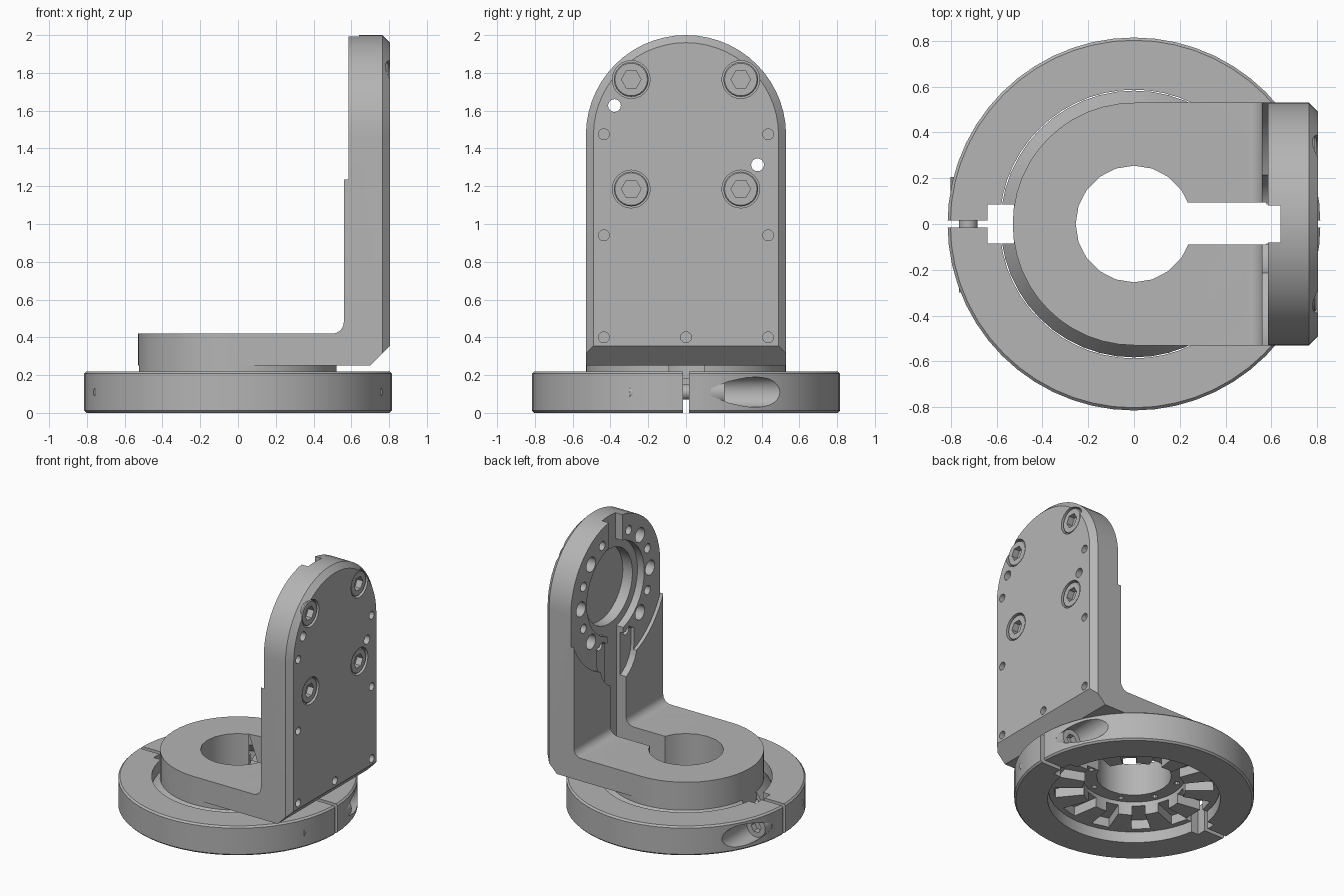
import bpy, bmesh
from math import sin, cos, pi, radians
from mathutils import Vector, Matrix

if "Cube" in bpy.data.objects:
    bpy.data.objects.remove(bpy.data.objects["Cube"])

metal = bpy.data.materials.new("machined grey")
metal.use_nodes = True
grey = (0.46, 0.46, 0.46, 1)
metal.diffuse_color = grey
metal.node_tree.nodes["Principled BSDF"].inputs["Base Color"].default_value = grey


def loft(name, sections):
    """Skin equal-length point loops into a closed solid."""
    bm = bmesh.new()
    loops = [[bm.verts.new(p) for p in s] for s in sections]
    n = len(loops[0])
    for a, b in zip(loops, loops[1:]):
        for i in range(n):
            j = (i + 1) % n
            bm.faces.new((a[i], a[j], b[j], b[i]))
    bm.faces.new(loops[0][::-1])
    bm.faces.new(loops[-1])
    bmesh.ops.recalc_face_normals(bm, faces=bm.faces)
    mesh = bpy.data.meshes.new(name)
    bm.to_mesh(mesh)
    bm.free()
    mesh.materials.append(metal)
    obj = bpy.data.objects.new(name, mesh)
    bpy.context.collection.objects.link(obj)
    return obj


def place(axis, u, v, w):
    """Point from in-plane coordinates u, v and distance w along the axis."""
    return {"x": (w, u, v), "y": (u, w, v), "z": (u, v, w)}[axis]


def lathe(name, axis, centre, steps, n=48):
    """Solid of revolution; steps are (radius, distance along axis)."""
    return loft(name, [[place(axis, centre[0] + r * cos(2 * pi * i / n),
                              centre[1] + r * sin(2 * pi * i / n), w)
                        for i in range(n)] for r, w in steps])


def rod(name, axis, centre, r, start, end, n=24):
    return lathe(name, axis, centre, [(r, start), (r, end)], n)


def prism(name, axis, profile, start, end):
    return loft(name, [[place(axis, u, v, w) for u, v in profile]
                       for w in (start, end)])


def box(name, x, y, z):
    return prism(name, "z", [(x[0], y[0]), (x[1], y[0]), (x[1], y[1]), (x[0], y[1])], *z)


def combine(target, tool, operation="DIFFERENCE"):
    mod = target.modifiers.new("bool", "BOOLEAN")
    mod.object, mod.operation, mod.solver = tool, operation, "EXACT"
    graph = bpy.context.evaluated_depsgraph_get()
    mesh = bpy.data.meshes.new_from_object(target.evaluated_get(graph))
    target.modifiers.clear()
    target.data = mesh
    bpy.data.objects.remove(tool)


def finish(obj):
    bpy.ops.object.select_all(action="DESELECT")
    obj.select_set(True)
    bpy.context.view_layer.objects.active = obj
    bpy.ops.object.shade_smooth_by_angle(angle=radians(25))


# Split clamp ring with key notches
R = 0.815
ring = lathe("clamp_ring", "z", (0, 0),
             [(R - .012, 0), (R, .012), (R, .208), (R - .012, .22)], 56)
combine(ring, rod("bore", "z", (0, 0), .587, -.1, .3, 56))
combine(ring, box("key_notch", (-.64, .64), (-.085, .085), (-.1, .3)))
combine(ring, box("split", (-1, 1), (-.016, .016), (-.1, .3)))

# Clamp screws sit in pockets that run out through the ring wall
for side, x in (("left", .725), ("right", -.725)):
    combine(ring, rod("pocket", "y", (x, .11), .08, .13, .7))
    screw = rod(side + "_clamp_screw", "y", (x, .11), .076, .13, .205)
    combine(screw, rod("shank", "y", (x, .11), .04, -.3, .15), "UNION")
    combine(screw, rod("socket", "y", (x, .11), .042, .16, .3, 6))
    finish(screw)

# Bracket: round base with conical flange
bracket = lathe("angle_bracket", "z", (0, 0),
                [(.583, .08), (.583, .14), (.53, .21), (.53, .42)])

# Arm with a fillet into the upright
fillet = [(.5 + .06 * sin(a), .48 - .06 * cos(a))
          for a in (radians(d) for d in range(0, 91, 15))]
arm = prism("arm", "y", [(0, .42)] + fillet + [(.66, .48), (.66, .25), (0, .25)],
            -.53, .53)
combine(bracket, arm, "UNION")

# Upright plate with round top and chamfered outer edge
HUB = 1.47


def outline(r, x):
    arc = [(x, r * cos(i * pi / 28), HUB + r * sin(i * pi / 28)) for i in range(29)]
    return [(x, r, .25)] + arc + [(x, -r, .25)]


plate = loft("plate", [outline(.53, .56), outline(.53, .765), outline(.49, .805)])
combine(bracket, plate, "UNION")
combine(bracket, prism("heel_chamfer", "y", [(.69, .24), (.83, .24), (.83, .38)], -1, 1))

# Bore, underside counterbore and open slot of the arm
combine(bracket, rod("counterbore", "z", (0, 0), .35, 0, .18, 32))
combine(bracket, rod("bore", "z", (0, 0), .255, 0, 1, 20))
combine(bracket, box("arm_slot", (0, .64), (-.09, .095), (0, 1.3)))
for x in ((-.7, -.525), (.525, .64)):
    combine(bracket, box("flange_notch", x, (-.085, .085), (0, .25)))

# Radial teeth under the flange
for i in range(12):
    groove = prism("groove", "z", [(.3, -.04), (.54, -.065), (.54, .065), (.3, .04)], 0, .15)
    groove.data.transform(Matrix.Rotation((i + .5) * pi / 6, 4, "Z"))
    combine(bracket, groove)

# Small holes in the counterbore floor
for i in range(8):
    a = (i + .5) * pi / 4
    combine(bracket, rod("floor_hole", "z", (.305 * cos(a), .305 * sin(a)), .02, .1, .25, 10))

# Inner mounting seat on the upright
combine(bracket, rod("seat", "x", (0, HUB), .58, .4, .585, 56))
combine(bracket, rod("seat_step", "x", (0, HUB), .34, .4, .64, 36))
combine(bracket, rod("seat_recess", "x", (0, HUB), .28, .4, .72, 32))
combine(bracket, box("top_key", (.4, .64), (-.08, .08), (1.7, 2.2)))

# Rounded relief at the foot of the seat
relief = [(.22 * cos(a), .98 + .22 * sin(a))
          for a in (radians(d) for d in range(180, 361, 15))]
combine(bracket, prism("relief", "x", relief + [(.22, 1.1), (-.22, 1.1)], .4, .61))

# Circle of seat holes; two of them pass right through
for i in range(16):
    if i in (4, 12):
        continue
    a = i * pi / 8
    pos = (.41 * cos(a), HUB + .41 * sin(a))
    end = 1 if i in (7, 15) else .67
    combine(bracket, rod("seat_hole", "x", pos, .034 if i % 2 else .055, .4, end, 16))

# Blind holes on the outer face
outer = [(s * .435, z) for s in (-1, 1) for z in (.4, .94, 1.475)] + [(0, .4)]
for pos in outer:
    combine(bracket, rod("blind_hole", "x", pos, .029, .75, 1, 14))

# Counterbored socket screws on the outer face
for sy in (-1, 1):
    for sz in (-1, 1):
        pos = (sy * .29, HUB + .005 + sz * .29)
        combine(bracket, rod("counterbore", "x", pos, .1, .72, 1))
        name = ("upper_" if sz > 0 else "lower_") + ("back" if sy > 0 else "front")
        screw = lathe(name + "_screw", "x", pos, [(.092, .719), (.092, .79), (.086, .797)], 24)
        combine(screw, rod("socket", "x", pos, .052, .75, 1, 6))
        finish(screw)

finish(ring)
finish(bracket)
